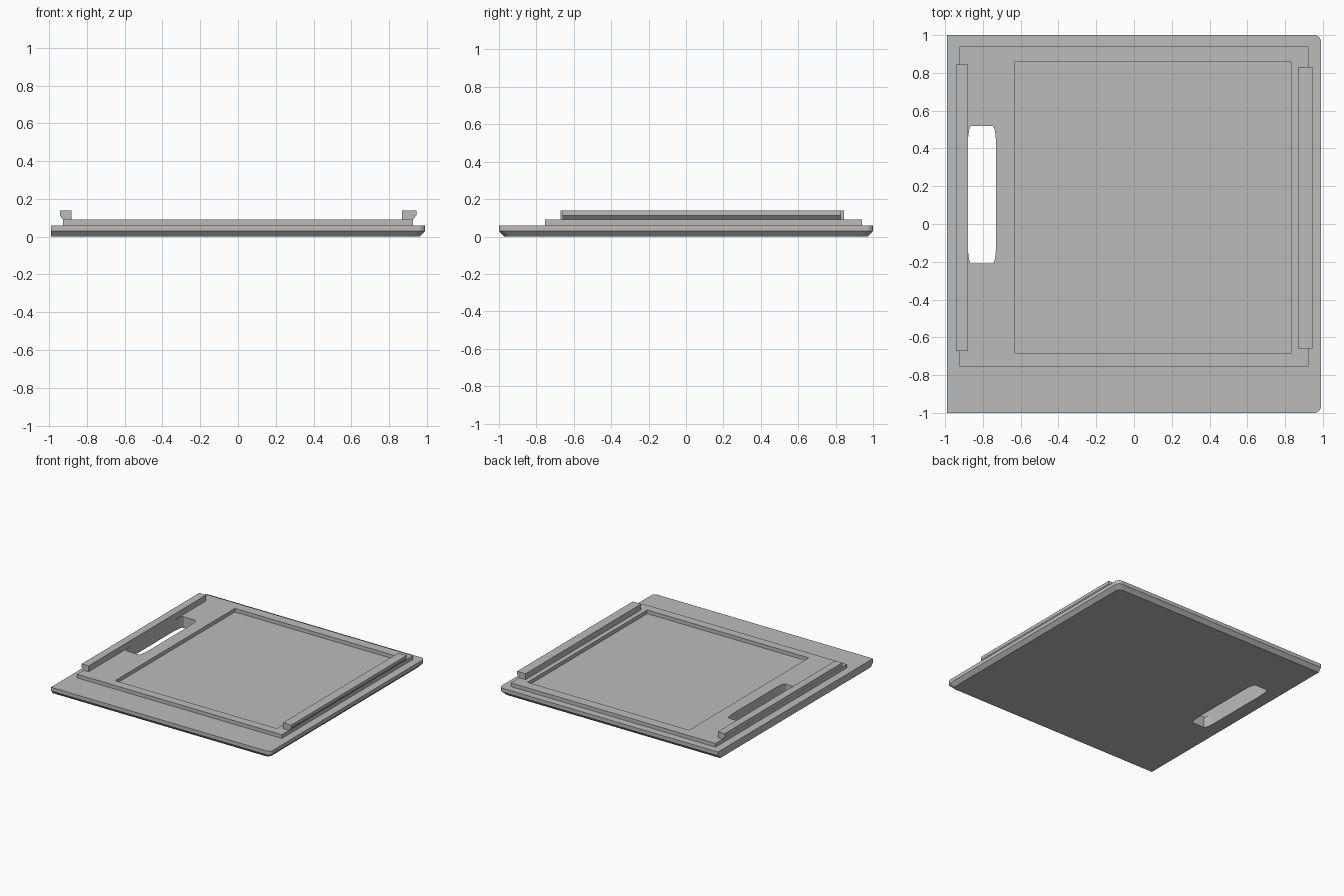
import bpy, bmesh, math

if "Cube" in bpy.data.objects:
    bpy.data.objects.remove(bpy.data.objects["Cube"])

grey = bpy.data.materials.new("plain_grey")
grey.diffuse_color = (0.5, 0.5, 0.5, 1)
grey.use_nodes = True
grey.node_tree.nodes["Principled BSDF"].inputs["Base Color"].default_value = grey.diffuse_color


def loft(name, rings):
    """Closed solid through stacked rings of equal point count."""
    bm = bmesh.new()
    rows = [[bm.verts.new(p) for p in r] for r in rings]
    n = len(rows[0])
    for a, b in zip(rows, rows[1:]):
        for i in range(n):
            j = (i + 1) % n
            bm.faces.new((a[i], a[j], b[j], b[i]))
    bm.faces.new(rows[0][::-1])
    bm.faces.new(rows[-1])
    bmesh.ops.recalc_face_normals(bm, faces=bm.faces)
    me = bpy.data.meshes.new(name)
    bm.to_mesh(me)
    bm.free()
    me.materials.append(grey)
    ob = bpy.data.objects.new(name, me)
    bpy.context.collection.objects.link(ob)
    return ob


def rect(x0, x1, y0, y1, z):
    return [(x0, y0, z), (x1, y0, z), (x1, y1, z), (x0, y1, z)]


def plate_ring(inset, z, r=0.035, steps=5):
    """Square left corners, rounded right corners; the left edge is not inset."""
    x, y = 0.99 - inset, 1 - inset
    pts = [(-0.99, y, z), (-0.99, -y, z)]
    for cy, start in ((-y + r, -90), (y - r, 0)):
        for i in range(steps + 1):
            a = math.radians(start + 90 * i / steps)
            pts.append((x - r + r * math.cos(a), cy + r * math.sin(a), z))
    return pts


def slot_ring(z, cx=-0.805, cy=0.155, hx=0.075, hy=0.365, rx=0.018, ry=0.11, steps=5):
    """Long slot outline with stretched elliptical corners."""
    pts = []
    for sx, sy, start in ((1, 1, 0), (-1, 1, 90), (-1, -1, 180), (1, -1, 270)):
        for i in range(steps + 1):
            a = math.radians(start + 90 * i / steps)
            pts.append((cx + sx * (hx - rx) + rx * math.cos(a),
                        cy + sy * (hy - ry) + ry * math.sin(a), z))
    return pts


def cut(ob, cutter):
    m = ob.modifiers.new("cut", 'BOOLEAN')
    m.operation = 'DIFFERENCE'
    m.solver = 'EXACT'
    m.object = cutter
    cutter.hide_render = True
    cutter.hide_set(True)


# Base plate, chamfered underneath on three edges
base = loft("base_plate", [plate_ring(0.028, 0), plate_ring(0, 0.03), plate_ring(0, 0.06)])

# Raised frame around the shallow tray
frame = loft("raised_frame", [rect(-0.925, 0.925, -0.755, 0.94, z) for z in (0.06, 0.09)])

# Tray opening and handle slot
tray = loft("tray_cutter", [rect(-0.63, 0.83, -0.685, 0.86, z) for z in (0.03, 0.12)])
slot = loft("slot_cutter", [slot_ring(z) for z in (-0.05, 0.2)])
cut(frame, tray)
cut(frame, slot)
cut(base, slot)

# Side rails with an undercut outer edge
for name, inner, outer, foot, y0, y1 in (
        ("left_rail", -0.88, -0.942, -0.927, -0.672, 0.845),
        ("right_rail", 0.868, 0.944, 0.924, -0.66, 0.83)):
    profile = [(inner, 0.09), (foot, 0.09), (outer, 0.112), (outer, 0.138), (inner, 0.138)]
    loft(name, [[(x, y, z) for x, z in profile] for y in (y0, y1)])
